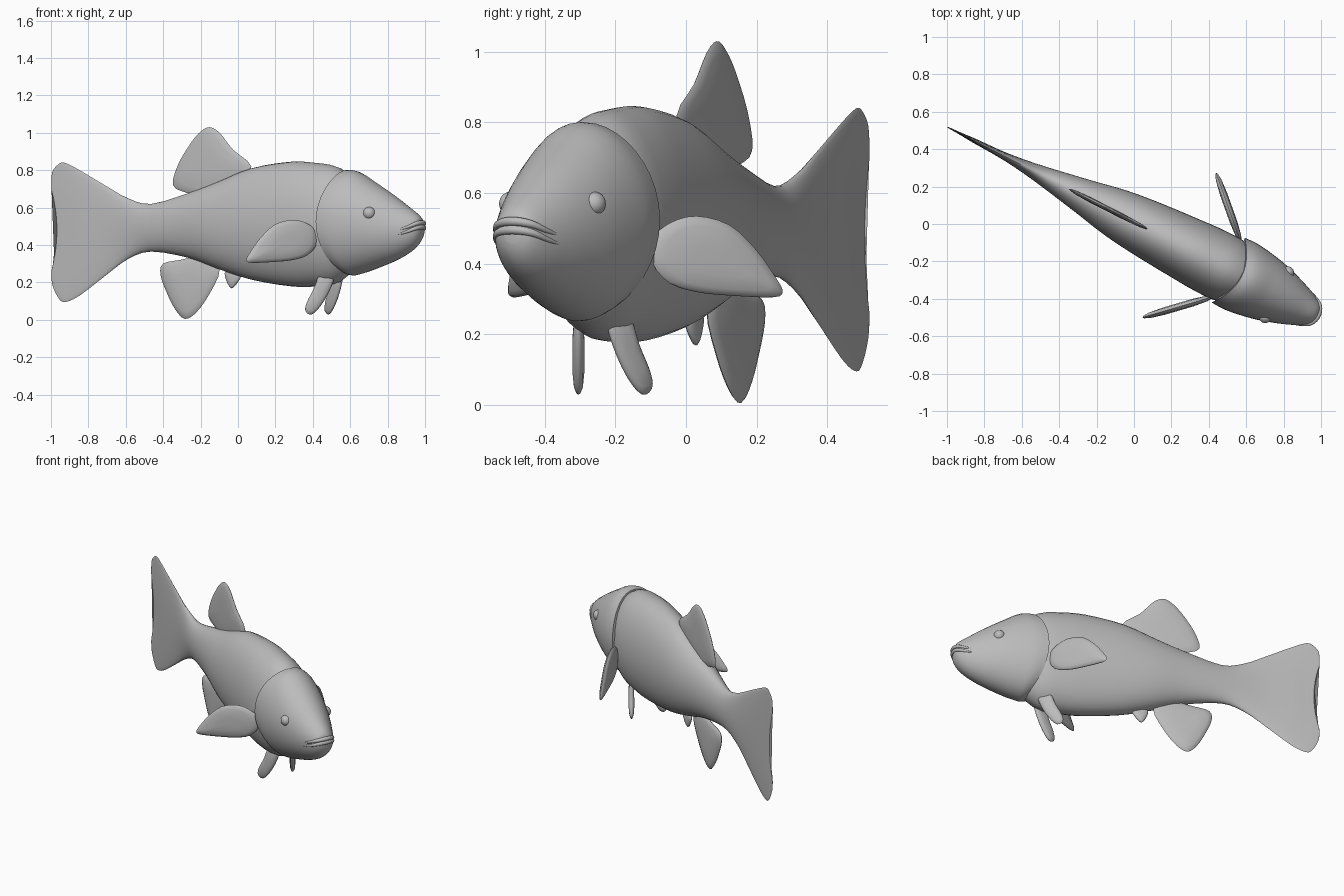
import bpy, bmesh, math
from mathutils import Matrix, Vector

if "Cube" in bpy.data.objects:
    bpy.data.objects.remove(bpy.data.objects["Cube"])

# The fish is modelled along its own length axis, then turned in plan
FRAME = Matrix.Translation((0, 0.01, 0)) @ Matrix.Rotation(math.radians(-27), 4, "Z")

grey = bpy.data.materials.new("plain_grey")
grey.use_nodes = True
grey.diffuse_color = (0.5, 0.5, 0.5, 1)
grey.node_tree.nodes["Principled BSDF"].inputs["Base Color"].default_value = (0.5, 0.5, 0.5, 1)


def finish(name, bm, angle=40):
    bmesh.ops.recalc_face_normals(bm, faces=bm.faces)
    mesh = bpy.data.meshes.new(name)
    bm.to_mesh(mesh)
    bm.free()
    obj = bpy.data.objects.new(name, mesh)
    bpy.context.collection.objects.link(obj)
    mesh.materials.append(grey)
    obj.matrix_world = FRAME
    bpy.ops.object.select_all(action="DESELECT")
    obj.select_set(True)
    bpy.context.view_layer.objects.active = obj
    bpy.ops.object.shade_smooth_by_angle(angle=math.radians(angle))
    return obj


def smooth(points, steps, closed=False):
    """Catmull-Rom sampling of a list of tuples."""
    pts = [Vector(p) for p in points]
    n = len(pts)
    out = []
    for i in range(n if closed else n - 1):
        pick = lambda k: pts[k % n] if closed else pts[max(0, min(n - 1, k))]
        a, b, c, d = (pick(i + k) for k in (-1, 0, 1, 2))
        for j in range(steps):
            t = j / steps
            out.append(0.5 * (2 * b + (c - a) * t + (2 * a - 5 * b + 4 * c - d) * t ** 2
                              + (3 * b - a - 3 * c + d) * t ** 3))
    return out if closed else out + [pts[-1]]


def bridge(bm, rings):
    for r, q in zip(rings, rings[1:]):
        n = len(r)
        for i in range(n):
            bm.faces.new((r[i], r[(i + 1) % n], q[(i + 1) % n], q[i]))


def loft(name, rows, shift, sides=40, steps=3):
    """Elliptical sections: (station, top, bottom, half width)."""
    bm = bmesh.new()
    rings = []
    for s, top, bottom, w in smooth(rows, steps):
        ring = []
        for i in range(sides):
            a = math.tau * i / sides
            z = (top + bottom) / 2 + (top - bottom) / 2 * math.sin(a)
            ring.append(bm.verts.new((s + shift(s, z, math.sin(a)), w * math.cos(a), z)))
        rings.append(ring)
    bridge(bm, rings)
    bm.faces.new(rings[0])
    bm.faces.new(rings[-1])
    return finish(name, bm)


def fin(name, outline, thick, origin=(0, 0, 0), axis=(1, 0, 0)):
    """Lens-shaped plate; outline is (distance along axis, height)."""
    bm = bmesh.new()
    origin, axis = Vector(origin), Vector(axis).normalized()
    side = axis.cross(Vector((0, 0, 1)))
    pts = smooth(outline, 3, closed=True)
    mid = sum(pts, Vector((0, 0))) / len(pts)
    rings = []
    for scale, h in ((0.4, -1), (0.8, -0.75), (0.96, -0.35), (1, 0), (0.96, 0.35), (0.8, 0.75), (0.4, 1)):
        ring = []
        for p in pts:
            u, z = mid + (p - mid) * scale
            ring.append(bm.verts.new(origin + axis * u + side * h * thick + Vector((0, 0, z))))
        rings.append(ring)
    bridge(bm, rings)
    for ring in (rings[0], rings[-1]):
        hub = bm.verts.new(sum((v.co for v in ring), Vector()) / len(ring))
        for i, v in enumerate(ring):
            bm.faces.new((v, ring[(i + 1) % len(ring)], hub))
    return finish(name, bm, 60)


# Body running into the notched tail
def tail_notch(s, z, k):
    fade = max(0, min(1, (-s - 0.98) / 0.12))
    return 0.035 * fade * max(0, 1 - ((z - 0.48) / 0.22) ** 2)


loft("body_and_tail", [
    (-1.12, .72, .26, .003), (-1.115, .79, .19, .004), (-1.08, .83, .12, .006),
    (-1.04, .84, .095, .008), (-.95, .8, .13, .013), (-.79, .715, .24, .02),
    (-.66, .65, .325, .034), (-.52, .62, .365, .056), (-.29, .68, .33, .098),
    (-.11, .74, .27, .133), (.08, .81, .215, .155), (.31, .845, .18, .172),
    (.46, .84, .178, .18), (.6, .815, .2, .172), (.75, .72, .32, .11)], tail_notch)


# Head shell with a curved gill edge standing proud of the body
def gill_curve(s, z, k):
    return 0.08 * k * k * max(0, min(1, (0.8 - s) / 0.23))


loft("head", [
    (.565, .8, .25, .194), (.63, .8, .237, .197), (.7, .785, .245, .19),
    (.79, .75, .262, .174), (.86, .71, .285, .156), (.94, .66, .315, .13),
    (1.02, .605, .355, .098), (1.07, .57, .395, .072), (1.095, .545, .43, .05),
    (1.105, .515, .46, .026)], gill_curve)

# Lips
half = [(1.0, .1, .468), (1.05, .08, .484), (1.09, .05, .503)]
path = half + [(1.105, 0, .51)] + [(s, -t, z) for s, t, z in reversed(half)]
for name, rise in (("upper_lip", .01), ("lower_lip", -.014)):
    bm = bmesh.new()
    pts = smooth(path, 4)
    rings = []
    for i, p in enumerate(pts):
        run = (pts[min(i + 1, len(pts) - 1)] - pts[max(i - 1, 0)]).normalized()
        out = run.cross(Vector((0, 0, 1))).normalized()
        r = 0.003 + 0.01 * math.sin(math.pi * i / (len(pts) - 1))
        rings.append([bm.verts.new(p + out * r * math.cos(a) + Vector((0, 0, rise + r * math.sin(a))))
                      for a in (math.tau * j / 10 for j in range(10))])
    bridge(bm, rings)
    bm.faces.new(rings[0])
    bm.faces.new(rings[-1])
    finish(name, bm)

# Centre fins
fin("dorsal_fin", [(-.39, .72), (-.36, .83), (-.28, .95), (-.22, 1.01), (-.17, 1.03),
                   (-.11, 1), (-.03, .91), (.08, .82), (0, .72), (-.2, .66), (-.31, .68)], .014)
fin("anal_fin", [(-.465, .24), (-.45, .3), (-.35, .32), (-.2, .34), (-.11, .27), (-.17, .14),
                 (-.25, .04), (-.32, .005), (-.38, .06), (-.43, .15)], .018)
fin("vent_fin", [(-.08, .25), (-.03, .27), (.02, .24), (-.02, .18), (-.05, .175)], .014)

# Paired fins and eyes
pectoral = [(-.02, .47), (.03, .515), (.11, .535), (.21, .51), (.29, .44), (.35, .36),
            (.37, .32), (.34, .305), (.21, .31), (.11, .32), (.03, .345), (-.02, .4)]
pelvic = [(-.02, .25), (.05, .26), (.09, .17), (.13, .09), (.135, .045), (.1, .03),
          (.05, .08), (0, .17)]
for label, m in (("left", 1), ("right", -1)):
    fin(label + "_pectoral_fin", pectoral, .02, (.54, m * .18, 0), (-.27, m * .255, 0))
    fin(label + "_pelvic_fin", pelvic, .017, (.585, m * .055, 0), (-.89, m * .454, 0))
    bm = bmesh.new()
    bmesh.ops.create_uvsphere(bm, u_segments=20, v_segments=12, radius=.034)
    bmesh.ops.translate(bm, verts=bm.verts, vec=(.855, m * .132, .57))
    finish(label + "_eye", bm)
